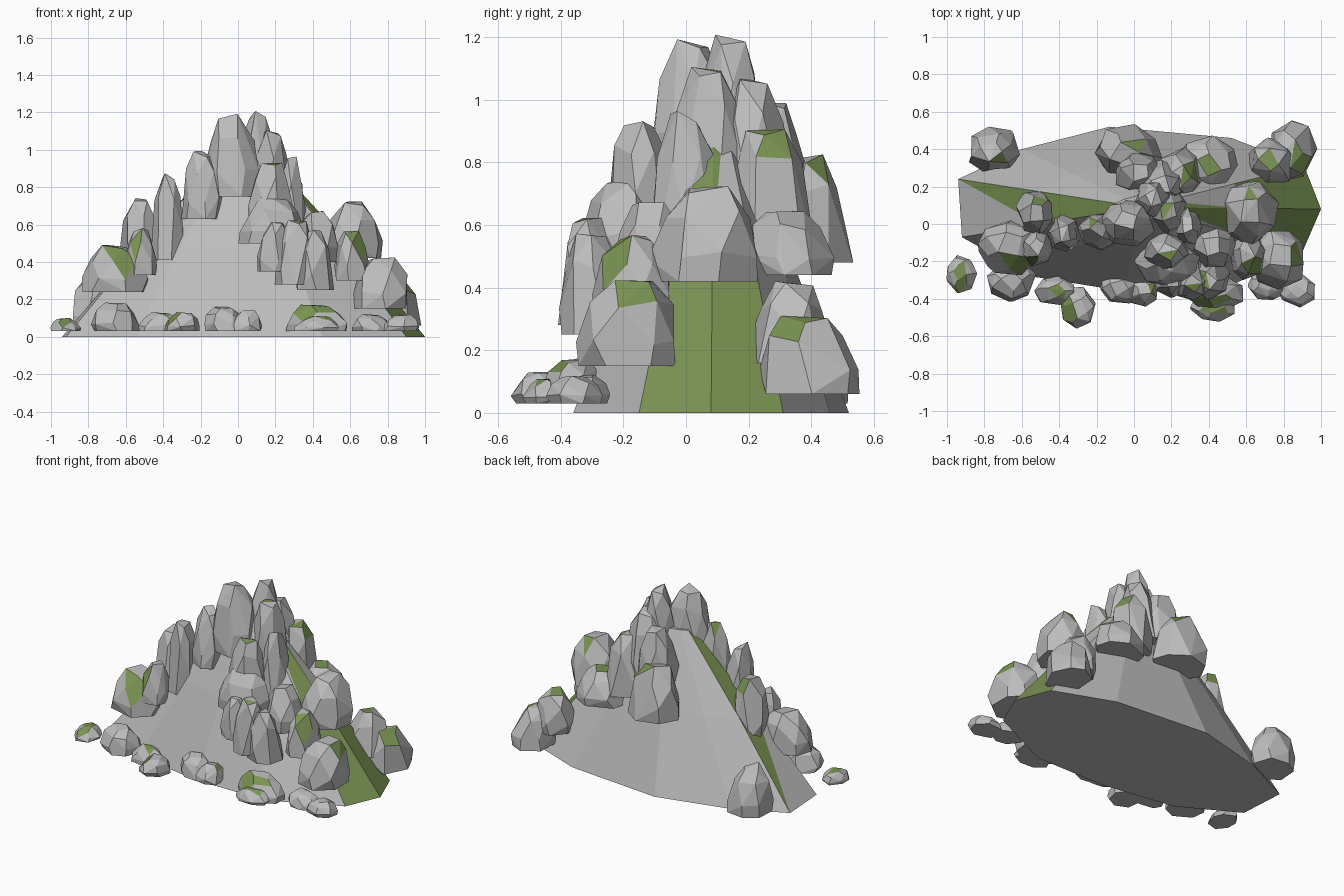
import bpy, bmesh, math, random
from mathutils import Vector

cube = bpy.data.objects.get("Cube")
if cube:
    bpy.data.objects.remove(cube, do_unlink=True)


def make_material(name, rgb):
    mat = bpy.data.materials.new(name)
    mat.use_nodes = True
    mat.diffuse_color = (*rgb, 1)
    mat.node_tree.nodes["Principled BSDF"].inputs["Base Color"].default_value = (*rgb, 1)
    return mat


STONE = make_material("grey_stone", (0.51, 0.51, 0.51))
MOSS = make_material("moss_green", (0.19, 0.29, 0.085))


def finish(bm, name):
    bmesh.ops.recalc_face_normals(bm, faces=bm.faces[:])
    mesh = bpy.data.meshes.new(name)
    bm.to_mesh(mesh)
    bm.free()
    mesh.materials.append(STONE)
    mesh.materials.append(MOSS)
    obj = bpy.data.objects.new(name, mesh)
    bpy.context.collection.objects.link(obj)
    return obj


# Directions in which moss grows on a boulder
MOSS_SIDES = {
    "left": Vector((0.8, 0, 1)), "right": Vector((-0.8, 0, 1)),
    "front": Vector((0, -0.7, 1)), "back": Vector((0, 0.6, 1)),
    "front_left": Vector((0.6, -0.6, 1)), "top": Vector((0.1, -0.1, 1)),
}
# Boulder silhouette: height fraction, radius fraction, corner count
PROFILE = [(0, 0.98, 7), (0.3, 1.0, 7), (0.72, 0.79, 6), (0.99, 0.45, 4)]


def boulder(name, x, y, bottom, top, rx, ry, moss, seed):
    """Faceted, flat-bottomed rock from jittered rings wrapped in a hull."""
    rng = random.Random(seed)
    turn = rng.uniform(0, math.tau)
    lean = Vector((rng.uniform(-0.15, 0.15), rng.uniform(-0.15, 0.15)))
    bm = bmesh.new()
    for h, r, count in PROFILE:
        for i in range(count):
            a = turn + math.tau * (i + rng.uniform(-0.2, 0.2)) / count
            rad = r * rng.uniform(0.93, 1.08)
            lift = h + (rng.uniform(-0.08, 0.03) if h else 0)
            bm.verts.new((x + rx * (rad * math.cos(a) + lean.x * h),
                          y + ry * (rad * math.sin(a) + lean.y * h),
                          bottom + (top - bottom) * lift))
    hull = bmesh.ops.convex_hull(bm, input=bm.verts[:])
    loose = [v for v in hull["geom_interior"] if isinstance(v, bmesh.types.BMVert)]
    bmesh.ops.delete(bm, geom=loose, context="VERTS")
    bmesh.ops.dissolve_limit(bm, angle_limit=math.radians(11),
                             verts=bm.verts[:], edges=bm.edges[:])
    bm.normal_update()
    if moss in MOSS_SIDES:
        # The best-facing face always carries moss, with its close neighbours
        side = MOSS_SIDES[moss].normalized()
        best = max(f.normal.dot(side) for f in bm.faces)
        for f in bm.faces:
            f.material_index = int(f.normal.dot(side) > min(0.87, best - 0.01))
    finish(bm, name)


# Mountain core: an uneven oval base tapering to a blunt summit
base = [(1, 0.08), (0.91, 0.31), (0.52, 0.46), (-0.13, 0.52), (-0.6, 0.4),
        (-0.94, 0.24), (-0.92, -0.07), (-0.55, -0.28), (-0.05, -0.36),
        (0.45, -0.36), (0.9, -0.15)]
apex = Vector((0.04, 0.09))
bm = bmesh.new()
rings = []
for z, scale in [(0, 1), (0.5, 0.57), (0.95, 0.14)]:
    ring = []
    for p in base:
        q = apex + (Vector(p) - apex) * scale
        ring.append(bm.verts.new((q.x, q.y, z)))
    rings.append(ring)
bm.faces.new(rings[0][::-1])
bm.faces.new(rings[-1])
n = len(base)
for level, (low, high) in enumerate(zip(rings, rings[1:])):
    for i in range(n):
        j = (i + 1) % n
        lower = bm.faces.new((low[i], low[j], high[j]))
        upper = bm.faces.new((low[i], high[j], high[i]))
        # Moss covers both long ends, narrowing to the ridge higher up
        left_front, left_back, right_end = i == n - 1, i == 0, i == 5
        lower.material_index = int(left_front or (left_back and level == 0)
                                   or (right_end and level == 1))
        upper.material_index = int(left_back or right_end
                                   or (left_front and level == 0))
finish(bm, "mountain_core")

# Boulders: x, y, bottom, top, x radius, y radius, mossy side
foot_stones = [
    (-0.92, -0.27, 0.03, 0.1, 0.08, 0.1, "top"),
    (-0.65, -0.3, 0.03, 0.18, 0.13, 0.11, "none"),
    (-0.42, -0.36, 0.03, 0.13, 0.11, 0.08, "top"),
    (-0.3, -0.44, 0.03, 0.13, 0.1, 0.11, "right"),
    (-0.07, -0.33, 0.03, 0.16, 0.11, 0.1, "none"),
    (0.04, -0.36, 0.03, 0.14, 0.09, 0.08, "left"),
    (0.42, -0.44, 0.03, 0.11, 0.12, 0.08, "top"),
    (0.43, -0.37, 0.03, 0.17, 0.17, 0.1, "front"),
    (0.72, -0.33, 0.03, 0.12, 0.11, 0.08, "none"),
    (0.87, -0.35, 0.03, 0.12, 0.1, 0.09, "none"),
]
right_boulders = [
    (-0.66, -0.13, 0.24, 0.49, 0.18, 0.15, "front"),
    (-0.52, 0.07, 0.37, 0.76, 0.11, 0.12, "back"),
    (-0.52, -0.13, 0.33, 0.58, 0.09, 0.1, "front"),
    (-0.38, -0.04, 0.41, 0.88, 0.09, 0.11, "none"),
    (-0.19, -0.04, 0.63, 0.99, 0.11, 0.1, "right"),
]
summit_boulders = [
    (-0.03, 0.01, 0.75, 1.2, 0.15, 0.13, "none"),
    (0.1, 0.13, 0.75, 1.21, 0.11, 0.11, "none"),
    (0.19, 0.08, 0.63, 1.1, 0.12, 0.13, "back"),
    (0.15, 0.22, 0.65, 1.07, 0.13, 0.12, "none"),
    (0.29, 0, 0.5, 0.96, 0.08, 0.12, "none"),
    (0.17, -0.14, 0.6, 0.94, 0.12, 0.11, "front"),
]
left_boulders = [
    (0.18, -0.21, 0.5, 0.75, 0.17, 0.13, "none"),
    (0.2, -0.29, 0.35, 0.61, 0.1, 0.1, "none"),
    (0.3, -0.3, 0.28, 0.62, 0.11, 0.11, "front"),
    (0.41, -0.29, 0.25, 0.57, 0.11, 0.11, "right"),
    (0.43, -0.11, 0.4, 0.67, 0.12, 0.13, "none"),
    (0.61, 0.06, 0.42, 0.72, 0.16, 0.17, "back"),
    (0.61, -0.17, 0.3, 0.57, 0.1, 0.13, "front_left"),
    (0.76, -0.19, 0.15, 0.43, 0.16, 0.17, "left"),
]
rear_boulders = [
    (0.85, 0.4, 0.06, 0.31, 0.13, 0.16, "front_left"),
    (0.74, 0.33, 0.16, 0.42, 0.13, 0.13, "top"),
    (0.39, 0.33, 0.44, 0.66, 0.16, 0.14, "top"),
    (0.25, 0.27, 0.52, 0.92, 0.12, 0.14, "left"),
    (0.02, 0.27, 0.65, 0.99, 0.13, 0.12, "none"),
    (-0.03, 0.39, 0.48, 0.82, 0.18, 0.14, "back"),
    (-0.75, 0.4, 0.03, 0.33, 0.14, 0.13, "front"),
]
groups = {"foot_stone": foot_stones, "right_boulder": right_boulders,
          "summit_boulder": summit_boulders, "left_boulder": left_boulders,
          "rear_boulder": rear_boulders}
for label, rocks in groups.items():
    for k, spec in enumerate(rocks):
        boulder(f"{label}_{k + 1}", *spec, seed=f"{label}{k}")
